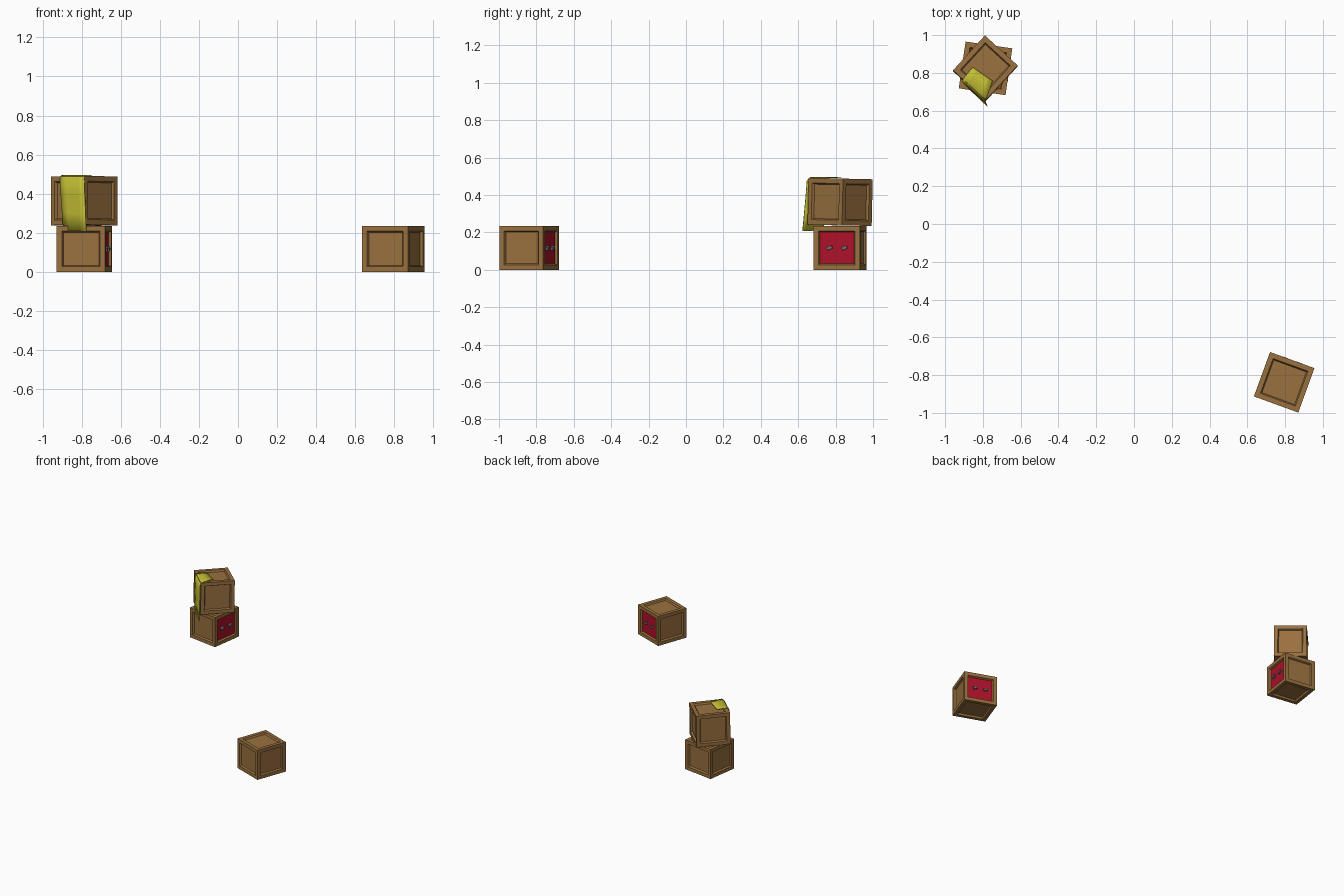
import bpy, bmesh, math
from mathutils import Matrix, Vector

if "Cube" in bpy.data.objects:
    bpy.data.objects.remove(bpy.data.objects["Cube"])


def material(name, rgb):
    m = bpy.data.materials.new(name)
    m.diffuse_color = (*rgb, 1)
    m.use_nodes = True
    m.node_tree.nodes["Principled BSDF"].inputs["Base Color"].default_value = m.diffuse_color
    return m


WOOD = material("brown wood", (0.32, 0.165, 0.05))
RED = material("red panel", (0.42, 0.006, 0.022))
GREY = material("grey metal", (0.16, 0.16, 0.15))
YELLOW = material("yellow cloth", (0.56, 0.52, 0.035))


def add_object(name, bm, mats, matrix=Matrix()):
    me = bpy.data.meshes.new(name)
    bm.to_mesh(me)
    bm.free()
    for m in mats:
        me.materials.append(m)
    ob = bpy.data.objects.new(name, me)
    bpy.context.collection.objects.link(ob)
    ob.matrix_world = matrix
    return ob


def crate(name, matrix):
    # box with a sunken panel on each face; the +x panel is red
    bm = bmesh.new()
    bmesh.ops.create_cube(bm, size=1)
    bmesh.ops.scale(bm, vec=(0.25, 0.25, 0.235), verts=bm.verts)
    panels = bm.faces[:]
    bmesh.ops.inset_individual(bm, faces=panels, thickness=0.038)
    bmesh.ops.inset_individual(bm, faces=panels, thickness=0.009, depth=-0.013)
    for f in panels:
        if f.normal.x > 0.9:
            f.material_index = 1
    add_object(name, bm, [WOOD, RED], matrix)
    # pair of small tilted catches on the red panel
    bm = bmesh.new()
    for y in (-0.04, 0.04):
        m = (Matrix.Translation((0.118, y, 0)) @ Matrix.Rotation(math.radians(20), 4, 'X')
             @ Matrix.Diagonal((0.016, 0.03, 0.017, 1)))
        bmesh.ops.create_cube(bm, size=1, matrix=m)
    add_object(name + "_catches", bm, [GREY], matrix)


def rot(deg, axis):
    return Matrix.Rotation(math.radians(deg), 4, axis)


crate("single_crate", Matrix.Translation((0.795, -0.838, 0.1175)) @ rot(70, 'Z'))
crate("lower_crate", Matrix.Translation((-0.786, 0.824, 0.1175)) @ rot(-8.3, 'Z'))
# upper crate lies on its red side, tipped slightly
crate("upper_crate", Matrix.Translation((-0.787, 0.824, 0.363))
      @ rot(-1.3, 'X') @ rot(-42.5, 'Z') @ rot(90, 'Y'))

# cloth draped over the upper crate: left and right edges joined by a strip
left = [(-0.854, 0.830, 0.490), (-0.880, 0.800, 0.493), (-0.902, 0.772, 0.492),
        (-0.910, 0.760, 0.478), (-0.906, 0.752, 0.40), (-0.899, 0.744, 0.30), (-0.892, 0.735, 0.211)]
right = [(-0.748, 0.757, 0.492), (-0.765, 0.712, 0.494), (-0.781, 0.665, 0.493),
         (-0.786, 0.648, 0.478), (-0.783, 0.642, 0.40), (-0.779, 0.633, 0.30), (-0.775, 0.624, 0.207)]
bm = bmesh.new()
N = 4
rows = [[bm.verts.new(Vector(a).lerp(Vector(b), i / N)) for i in range(N + 1)]
        for a, b in zip(left, right)]
for r0, r1 in zip(rows, rows[1:]):
    for i in range(N):
        bm.faces.new((r0[i], r1[i], r1[i + 1], r0[i + 1]))
bmesh.ops.recalc_face_normals(bm, faces=bm.faces)
bm.normal_update()
if sum(f.normal.z - f.normal.y for f in bm.faces) < 0:
    bmesh.ops.reverse_faces(bm, faces=bm.faces[:])
for f in bm.faces:
    f.smooth = True
cloth = add_object("draped_cloth", bm, [YELLOW])
s = cloth.modifiers.new("thickness", 'SOLIDIFY')
s.thickness = 0.003
s.offset = 1
